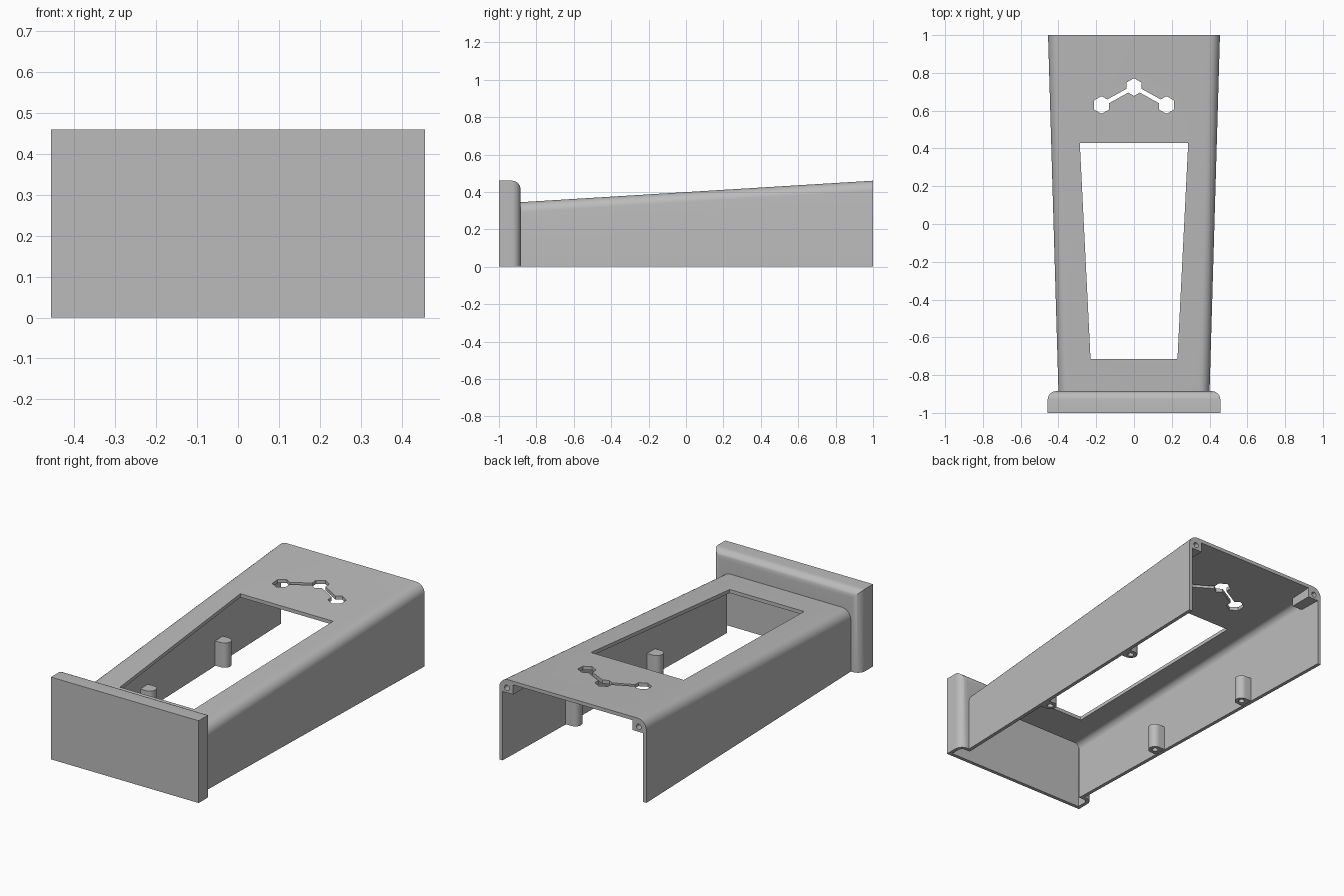
import bpy, bmesh, math

if "Cube" in bpy.data.objects:
    bpy.data.objects.remove(bpy.data.objects["Cube"])

T = 0.02                      # wall thickness
Y0, Y1 = -0.885, 1.0          # tapered housing runs between these

grey = bpy.data.materials.new("plain grey")
grey.diffuse_color = (0.5, 0.5, 0.5, 1)
grey.use_nodes = True
grey.node_tree.nodes["Principled BSDF"].inputs["Base Color"].default_value = grey.diffuse_color


def half_width(y):
    return 0.40 + 0.055 * (y - Y0) / (Y1 - Y0)


def top_height(y):
    return 0.345 + 0.115 * (y - Y0) / (Y1 - Y0)


def make(name, bm):
    bmesh.ops.recalc_face_normals(bm, faces=bm.faces)
    me = bpy.data.meshes.new(name)
    bm.to_mesh(me)
    bm.free()
    me.materials.append(grey)
    ob = bpy.data.objects.new(name, me)
    bpy.context.collection.objects.link(ob)
    return ob


def loft(name, rings):
    """Closed solid between two matching rings of points."""
    bm = bmesh.new()
    a, b = [[bm.verts.new(p) for p in r] for r in rings]
    n = len(a)
    bm.faces.new(a)
    bm.faces.new(b[::-1])
    for i in range(n):
        j = (i + 1) % n
        bm.faces.new((a[i], b[i], b[j], a[j]))
    return make(name, bm)


def prism(name, pts, z0, z1):
    return loft(name, [[(x, y, z) for x, y in pts] for z in (z0, z1)])


def box(name, x0, x1, y0, y1, z0, z1):
    return prism(name, [(x0, y0), (x1, y0), (x1, y1), (x0, y1)], z0, z1)


def circle(cx, cy, r, n, start=0.0):
    return [(cx + r * math.cos(start + math.tau * i / n),
             cy + r * math.sin(start + math.tau * i / n)) for i in range(n)]


def boolean(ob, other, op, keep=False):
    m = ob.modifiers.new("cut", 'BOOLEAN')
    m.operation, m.solver, m.object = op, 'EXACT', other
    dg = bpy.context.evaluated_depsgraph_get()
    dg.update()
    me = bpy.data.meshes.new_from_object(ob.evaluated_get(dg))
    ob.modifiers.clear()
    ob.data = me
    if not keep:
        bpy.data.objects.remove(other)


def housing_solid(name, y0, y1, inset, radius, bottom):
    """Tapered arch-shaped block with rounded upper edges."""
    rings = []
    for y in (y0, y1):
        w, h = half_width(y) - inset, top_height(y) - inset
        right = [(w - radius + radius * math.cos(i * math.pi / 16),
                  h - radius + radius * math.sin(i * math.pi / 16)) for i in range(9)]
        half = [(w, bottom)] + right
        ring = half + [(-x, z) for x, z in reversed(half)]
        rings.append([(x, y, z) for x, z in ring])
    return loft(name, rings)


def cap_solid(name, inset, radius, bottom):
    """Front cap block, rounded on its rear top and rear side edges."""
    ob = box(name, -0.457 + inset, 0.457 - inset, -1 + inset, Y0 - inset, bottom, 0.46 - inset)
    bm = bmesh.new()
    bm.from_mesh(ob.data)
    yb = Y0 - inset
    edges = [e for e in bm.edges
             if all(abs(v.co.y - yb) < 1e-4 for v in e.verts)
             and max(v.co.z for v in e.verts) > 0.3]
    bmesh.ops.bevel(bm, geom=edges, offset=radius, segments=8, profile=0.5, affect='EDGES')
    bm.to_mesh(ob.data)
    bm.free()
    return ob


# Housing and front cap: one hollow shell, open below and behind
outer = housing_solid("outer_form", Y0 - 0.01, Y1, 0, 0.055, 0)
body = cap_solid("housing", 0, 0.045, 0)
boolean(body, outer, 'UNION', keep=True)
boolean(body, cap_solid("cap_hollow", T, 0.027, -0.1), 'DIFFERENCE')
boolean(body, housing_solid("hollow", Y0 - 0.06, Y1 + 0.1, T, 0.035, -0.11), 'DIFFERENCE')

# Tapered window in the top
window = [(-0.23, -0.715), (0.23, -0.715), (0.287, 0.43), (-0.287, 0.43)]
boolean(body, prism("window_cut", window, 0.2, 0.7), 'DIFFERENCE')

# Vent: three hexagons joined by two slots
hexes = [(-0.172, 0.63), (0, 0.725), (0.172, 0.63)]
for (xa, ya), (xb, yb) in zip(hexes, hexes[1:]):
    d = math.hypot(xb - xa, yb - ya)
    nx, ny = -(yb - ya) / d * 0.011, (xb - xa) / d * 0.011
    slot = [(xa + nx, ya + ny), (xa - nx, ya - ny), (xb - nx, yb - ny), (xb + nx, yb + ny)]
    boolean(body, prism("slot_cut", slot, 0.21, 0.71), 'DIFFERENCE')
for x, y in hexes:
    boolean(body, prism("hex_cut", circle(x, y, 0.047, 6, math.pi / 2), 0.2, 0.7), 'DIFFERENCE')

parts = [body]
for s, side in ((-1, "left"), (1, "right")):
    # Screw posts along the inner side walls
    for y, place in ((-0.26, "front"), (0.43, "rear")):
        w, r = half_width(y), 0.035
        cx = w - 0.055
        pts = [(w - 0.01, y - r)] + [(cx - r * math.sin(i * math.pi / 12),
               y - r * math.cos(i * math.pi / 12)) for i in range(13)] + [(w - 0.01, y + r)]
        post = prism(f"{place}_{side}_post", [(s * px, py) for px, py in pts], 0.002, 0.14)
        boolean(post, prism("hole", circle(s * cx, y, 0.016, 16), -0.05, 0.1), 'DIFFERENCE')
        parts.append(post)

    # Screw blocks in the upper rear corners
    xs = sorted((s * 0.37, s * 0.6))
    block = box(f"{side}_rear_block", xs[0], xs[1], 0.87, 1.1, 0.385, 0.6)
    boolean(block, outer, 'INTERSECT', keep=True)
    rings = [[(x, y, z) for x, z in circle(s * 0.408, 0.413, 0.015, 16)] for y in (0.9, 1.1)]
    boolean(block, loft("hole", rings), 'DIFFERENCE')
    parts.append(block)

    # Match the shell around the screw holes
bpy.data.objects.remove(outer)

bpy.ops.object.select_all(action='DESELECT')
for ob in parts:
    ob.select_set(True)
bpy.context.view_layer.objects.active = body
bpy.ops.object.shade_smooth_by_angle(angle=math.radians(30))
